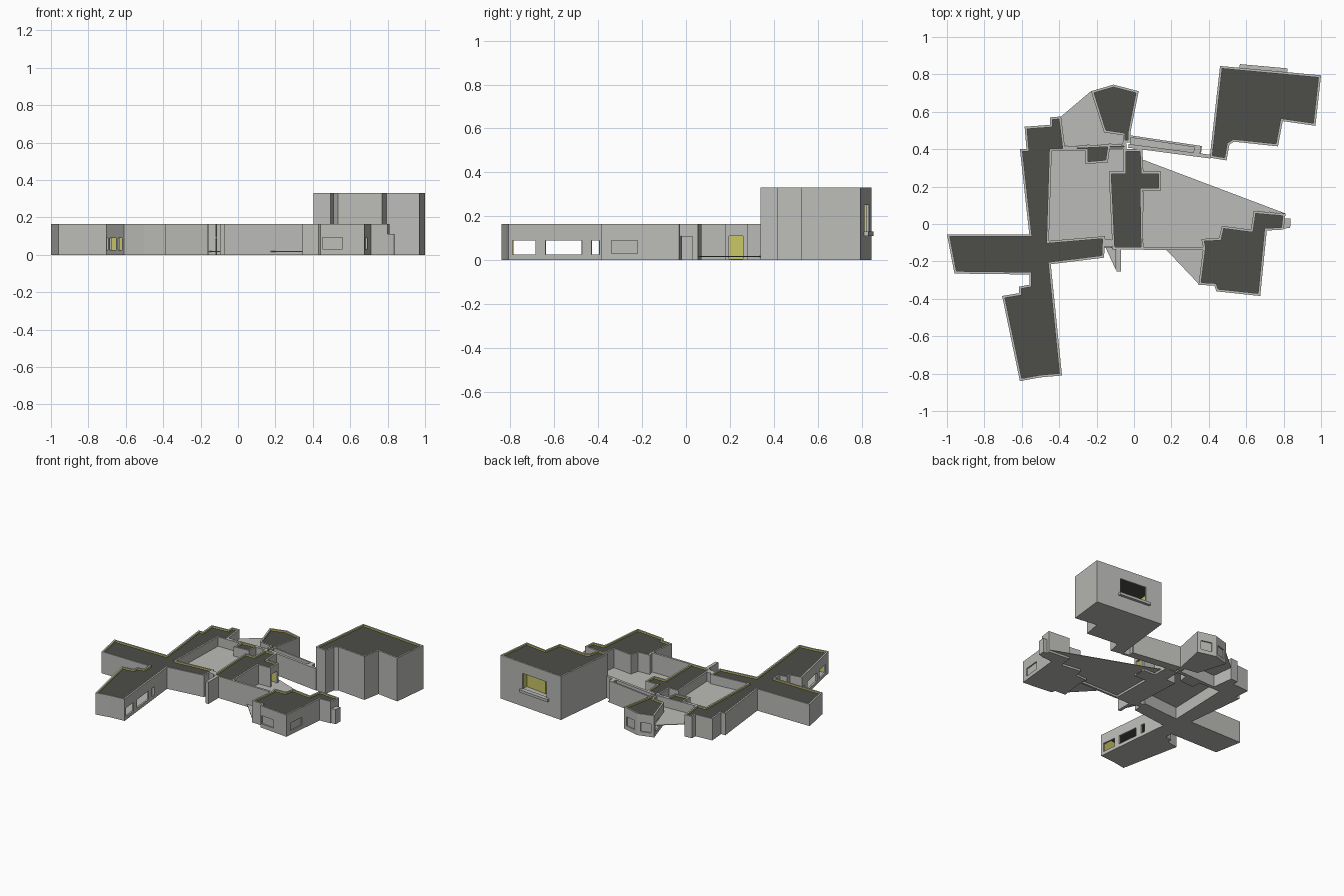
import bpy, bmesh, math
from mathutils import Vector

if "Cube" in bpy.data.objects:
    bpy.data.objects.remove(bpy.data.objects["Cube"])


def material(name, col):
    m = bpy.data.materials.new(name)
    m.diffuse_color = (*col, 1)
    m.use_nodes = True
    m.node_tree.nodes["Principled BSDF"].inputs["Base Color"].default_value = m.diffuse_color
    return m


GREY = material("wall grey", (0.50, 0.50, 0.48))
YELLOW = material("inner wall yellow", (0.60, 0.58, 0.14))
DARK = material("roof dark grey", (0.075, 0.075, 0.065))
T = 0.013  # wall thickness


def finish(name, bm, mats):
    bmesh.ops.recalc_face_normals(bm, faces=bm.faces)
    me = bpy.data.meshes.new(name)
    bm.to_mesh(me)
    bm.free()
    for m in mats:
        me.materials.append(m)
    ob = bpy.data.objects.new(name, me)
    bpy.context.collection.objects.link(ob)
    return ob


def prism(name, pts, z0, z1, mat):
    bm = bmesh.new()
    f = bm.faces.new([bm.verts.new((x, y, z0)) for x, y in pts])
    ext = bmesh.ops.extrude_face_region(bm, geom=[f])["geom"]
    vs = [v for v in ext if isinstance(v, bmesh.types.BMVert)]
    bmesh.ops.translate(bm, verts=vs, vec=(0, 0, z1 - z0))
    return finish(name, bm, [mat])


def strip(p, q, half):
    """Rectangle footprint around the line p to q."""
    p, q = Vector(p), Vector(q)
    d = (q - p).normalized()
    n = Vector((-d.y, d.x)) * half
    return [p - n, q - n, q + n, p + n]


def ccw(pts):
    pts = [Vector(p) for p in pts]
    area = sum(a.cross(b) for a, b in zip(pts, pts[1:] + pts[:1]))
    return pts if area > 0 else pts[::-1]


def inset(pts, t):
    out = []
    for i, p in enumerate(pts):
        a = (p - pts[i - 1]).normalized()
        b = (pts[(i + 1) % len(pts)] - p).normalized()
        na, nb = Vector((-a.y, a.x)), Vector((-b.y, b.x))
        out.append(p + (na + nb) * t / max(0.3, 1 + na.dot(nb)))
    return out


def building(name, pts, h, windows=()):
    """Hollow wall ring with yellow inside, sunken dark roof, floor and cut openings."""
    outer = ccw(pts)
    inner = inset(outer, T)
    n = len(outer)
    bm = bmesh.new()
    rings = [[bm.verts.new((p.x, p.y, z)) for p in loop]
             for loop, z in ((outer, 0), (outer, h), (inner, h), (inner, 0))]
    for k in range(4):
        for i in range(n):
            j = (i + 1) % n
            f = bm.faces.new((rings[k][i], rings[k][j], rings[(k + 1) % 4][j], rings[(k + 1) % 4][i]))
            f.material_index = 1 if k == 2 else 0
    walls = finish(name + "_walls", bm, [GREY, YELLOW])
    cutters = []
    for p, q, f0, f1, z0, z1, depth in windows:
        p, q = Vector(p), Vector(q)
        c = prism("cutter", strip(p.lerp(q, f0), p.lerp(q, f1), depth), z0, z1, GREY)
        c.hide_render = True
        cutters.append(c)
        mod = walls.modifiers.new("opening", "BOOLEAN")
        mod.operation = "DIFFERENCE"
        mod.solver = "EXACT"
        mod.object = c
    if cutters:
        dg = bpy.context.evaluated_depsgraph_get()
        dg.update()
        me = bpy.data.meshes.new_from_object(walls.evaluated_get(dg))
        walls.modifiers.clear()
        walls.data = me
        for c in cutters:
            bpy.data.objects.remove(c, do_unlink=True)
    prism(name + "_roof", inner, h - 0.018, h - 0.012, DARK)
    prism(name + "_floor", inner, 0, 0.004, GREY)


H = 0.165
THROUGH, SHALLOW = 0.03, 0.009

# Cross-shaped left building with windows on both sides of the front wing
WA, WB = (-0.705, -0.385), (-0.61, -0.84)
EA, EB = (-0.445, -0.215), (-0.385, -0.81)
wins = []
for y0, y1 in ((-0.43, -0.395), (-0.64, -0.475), (-0.79, -0.685)):
    for a, b in ((WA, WB), (EA, EB)):
        f0, f1 = [(y - a[1]) / (b[1] - a[1]) for y in (y1, y0)]
        wins.append((a, b, f0, f1, 0.025, 0.09, THROUGH))
building("cross_building", [
    (-1, -0.055), (-0.96, -0.265), (-0.56, -0.27), (-0.56, -0.325), (-0.615, -0.335),
    (-0.615, -0.37), WA, WB, (-0.5, -0.82), EB, EA, (-0.16, -0.18), (-0.155, -0.065),
    (-0.455, -0.09), (-0.44, 0.39), (-0.26, 0.39), (-0.26, 0.32), (-0.14, 0.33),
    (-0.13, 0.4), (-0.04, 0.4), (-0.04, 0.43), (-0.37, 0.415), (-0.39, 0.575), (-0.45, 0.57),
    (-0.45, 0.53), (-0.585, 0.52), (-0.575, 0.4), (-0.61, 0.4), (-0.56, -0.055)], H, wins)

# Central building with a door in its right bay
building("central_building", [
    (-0.055, 0.4), (-0.055, 0.28), (-0.135, 0.28), (-0.115, -0.135), (0.05, -0.135),
    (0.045, 0.18), (0.145, 0.18), (0.145, 0.28), (0.05, 0.28), (0.045, 0.4)], H,
    [((0.145, 0.18), (0.145, 0.28), 0.15, 0.8, 0.005, 0.11, THROUGH)])

# Back pavilion
NA, NB, NC = (-0.23, 0.71), (-0.11, 0.745), (0.025, 0.71)
building("back_pavilion", [
    NA, NB, NC, (-0.02, 0.485), (-0.02, 0.435), (-0.06, 0.435), (-0.06, 0.475), (-0.16, 0.49)], H,
    [(NA, NB, 0.2, 0.8, 0.03, 0.1, SHALLOW), (NB, NC, 0.2, 0.8, 0.03, 0.1, SHALLOW),
     (NA, (-0.16, 0.49), 0.15, 0.5, 0.03, 0.1, THROUGH)])

# Right pavilion
building("right_pavilion", [
    (0.64, 0.07), (0.81, 0.055), (0.8, -0.03), (0.71, -0.035), (0.675, -0.385), (0.44, -0.36),
    (0.43, -0.33), (0.345, -0.325), (0.37, -0.125), (0.36, -0.08), (0.455, -0.075),
    (0.47, -0.01), (0.625, -0.03)], H,
    [((0.44, -0.36), (0.675, -0.385), 0.05, 0.5, 0.03, 0.092, SHALLOW),
     ((0.71, -0.035), (0.675, -0.385), 0.53, 0.87, 0.03, 0.09, SHALLOW)])
prism("side_porch", [(0.8, -0.025), (0.835, -0.02), (0.838, 0.03), (0.805, 0.03)], 0, 0.11, GREY)

# Tall block with a large back window and sill
TA, TB = (0.46, 0.845), (1.0, 0.795)
building("tall_block", [
    TA, TB, (0.97, 0.525), (0.795, 0.55), (0.77, 0.415), (0.535, 0.44), (0.51, 0.425),
    (0.495, 0.34), (0.405, 0.355)], 0.33, [(TA, TB, 0.24, 0.64, 0.13, 0.25, THROUGH)])
prism("window_sill", strip((0.565, 0.845), (0.82, 0.822), 0.01), 0.11, 0.13, GREY)

# Free-standing walls and the covered walk to the tall block
for name, p, q, half in (
        ("court_front_wall", (0.05, -0.13), (0.37, -0.13), 0.008),
        ("short_front_wall", (-0.082, -0.255), (-0.082, -0.135), 0.012),
        ("walk_back_wall", (-0.02, 0.468), (0.355, 0.412), 0.006),
        ("walk_front_wall", (-0.03, 0.418), (0.41, 0.36), 0.01),
        ("walk_end_pier", (0.32, 0.395), (0.355, 0.39), 0.02),
        ("walk_link_wall", (-0.16, -0.1), (-0.115, -0.105), 0.02)):
    prism(name, strip(p, q, half), 0, H, GREY)
prism("walk_floor", strip((-0.02, 0.442), (0.36, 0.392), 0.025), 0, 0.006, GREY)

# Courtyard ground sheets
prism("left_court", [(-0.455, -0.09), (-0.115, -0.13), (-0.13, 0.28), (-0.055, 0.28), (-0.055, 0.4),
                     (-0.44, 0.39)], 0.09, 0.094, GREY)
prism("back_court", [(-0.38, 0.415), (-0.06, 0.43), (-0.06, 0.475), (-0.16, 0.49), (-0.23, 0.71),
                     (-0.39, 0.575)], 0.09, 0.094, GREY)
prism("right_court", [(0.05, -0.135), (0.17, -0.135), (0.35, -0.325), (0.37, -0.125), (0.36, -0.08),
                      (0.455, -0.075), (0.47, -0.01), (0.625, -0.03), (0.64, 0.07), (0.81, 0.056),
                      (0.045, 0.345)], 0.015, 0.019, GREY)
prism("front_wedge", [(-0.155, -0.12), (-0.095, -0.135), (-0.095, -0.25)], 0.015, 0.019, GREY)
